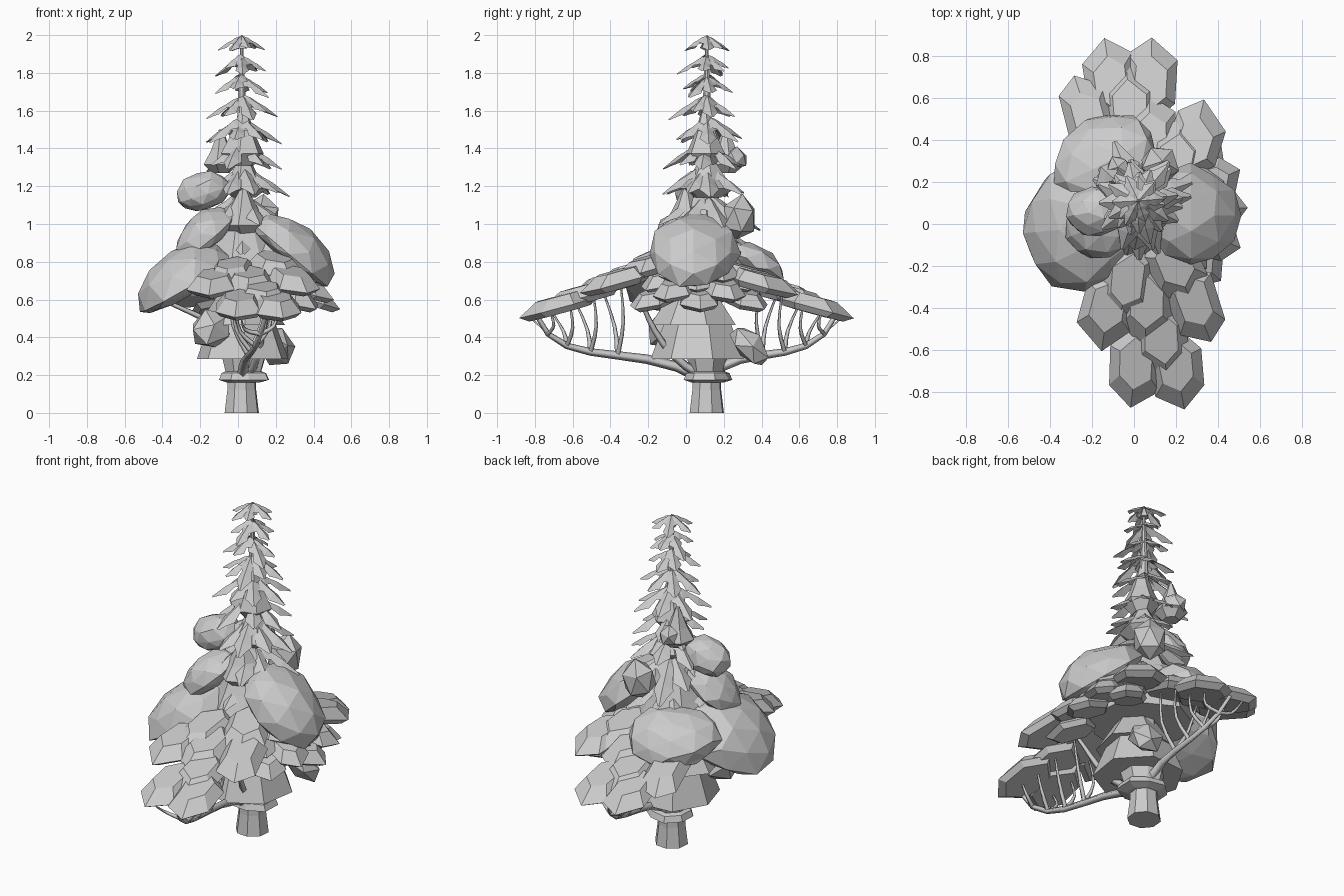
import bpy, bmesh, random
from math import sin, cos, pi, radians, atan2
from mathutils import Vector, Matrix

if "Cube" in bpy.data.objects:
    bpy.data.objects.remove(bpy.data.objects["Cube"])

random.seed(4)
AX, AY = 0.02, 0.11          # trunk axis


def finish(bm, name):
    bmesh.ops.recalc_face_normals(bm, faces=bm.faces)
    me = bpy.data.meshes.new(name)
    bm.to_mesh(me)
    bm.free()
    ob = bpy.data.objects.new(name, me)
    bpy.context.collection.objects.link(ob)


def place(pos, heading, tilt):
    """Local x points outward along heading and droops by tilt."""
    return (Matrix.Translation(pos) @ Matrix.Rotation(heading, 4, 'Z')
            @ Matrix.Rotation(radians(tilt), 4, 'Y'))


def loft(bm, rings):
    """Skin a stack of equal-length vertex rings and cap both ends."""
    vr = [[bm.verts.new(p) for p in r] for r in rings]
    n = len(vr[0])
    for a, b in zip(vr, vr[1:]):
        for i in range(n):
            bm.faces.new((a[i], a[(i + 1) % n], b[(i + 1) % n], b[i]))
    bm.faces.new(vr[0][::-1])
    bm.faces.new(vr[-1])


def lathe(name, x, y, profile, sides=8, jitter=0.0):
    bm = bmesh.new()
    k = [1 + random.uniform(-jitter, jitter) for _ in range(sides)]
    ang = [0.3 + 2 * pi * i / sides for i in range(sides)]
    loft(bm, [[Vector((x + r * q * cos(a), y + r * q * sin(a), z)) for q, a in zip(k, ang)]
              for r, z in profile])
    finish(bm, name)


def clump(name, pos, size, heading, tilt, sub=1, under=0.7):
    """Faceted foliage dome with a flattened underside."""
    bm = bmesh.new()
    bmesh.ops.create_icosphere(bm, subdivisions=sub, radius=1)
    for v in bm.verts:
        v.co *= random.uniform(0.94, 1.06)
        if v.co.z < 0:
            v.co.z *= under
        v.co = Vector(a * b for a, b in zip(v.co, size))
    bm.transform(place(pos, radians(heading), tilt))
    finish(bm, name)


def pad(name, pos, length, width, thick, heading, tilt):
    """Flat six-sided leaf pad: long hexagon with bevelled top and bottom."""
    bm = bmesh.new()
    angles = [i * pi / 3 + random.uniform(-0.15, 0.15) for i in range(6)]
    rings = []
    for s, shift, h in ((0.8, -0.02, -0.45), (1, 0, -0.1), (0.62, -0.07, 0.55)):
        rings.append([Vector(((0.52 * s * cos(a) + shift) * length, 0.57 * s * sin(a) * width, h * thick))
                      for a in angles])
    loft(bm, rings)
    bm.transform(place(pos, heading, tilt))
    finish(bm, name)


def frond(bm, z, heading, reach, drop, w):
    """Drooping frond: a ridge with toothed sides."""
    rows, n = [], 5
    for i in range(n + 1):
        t = i / n
        ww = w * (1 - 0.3 * t) * (1.0 if i % 2 else 0.6) if i < n else w * 0.15
        rows.append([Vector((reach * t + ww * 0.3, s * ww, -drop * t ** 1.15 - abs(s) * 0.7 * ww))
                     for s in (-1, 0, 1)])
    m = place((AX, AY, z), heading, 0)
    vr = [[bm.verts.new(m @ p) for p in row] for row in rows]
    for a, b in zip(vr, vr[1:]):
        for i in (0, 1):
            bm.faces.new((a[i], b[i], b[i + 1], a[i + 1]))


def limb(name, start, c1, c2, end, r, steps=7):
    """Tapered tube along a four-point curve; returns its points."""
    p = [Vector(q) for q in (start, c1, c2, end)]
    pts = []
    cu = bpy.data.curves.new(name, 'CURVE')
    cu.dimensions = '3D'
    cu.bevel_depth, cu.bevel_resolution, cu.use_fill_caps = 1.0, 0, True
    sp = cu.splines.new('POLY')
    sp.points.add(steps)
    for i in range(steps + 1):
        t = i / steps
        u = 1 - t
        q = p[0] * u ** 3 + p[1] * 3 * u * u * t + p[2] * 3 * u * t * t + p[3] * t ** 3
        pts.append(q)
        sp.points[i].co = (*q, 1)
        sp.points[i].radius = r * (1 - 0.6 * t)
    bpy.context.collection.objects.link(bpy.data.objects.new(name, cu))
    return pts


# Trunk and lower skirts
lathe("trunk", AX, AY, [(0.095, 0), (0.08, 0.12), (0.06, 0.8), (0.008, 1.95)])
lathe("collar", AX, AY, [(0.09, 0.16), (0.14, 0.175), (0.125, 0.21), (0.1, 0.22), (0.12, 0.29)], 8, 0.15)
lathe("lower_skirt", AX, 0.065, [(0.25, 0.285), (0.18, 0.47)], 7, 0.06)
lathe("middle_skirt", AX, 0.04, [(0.23, 0.465), (0.13, 0.62)], 7, 0.06)
lathe("upper_skirt", AX, 0.08, [(0.27, 0.62), (0.24, 0.76), (0.17, 0.9), (0.09, 1.08)], 9, 0.12)

# Pointed foliage caps up the stem: x, y, radius, base, tip
for x, y, r, z0, z1 in [(0.03, 0, 0.13, 0.94, 1.2), (0.03, 0.11, 0.14, 1.14, 1.38),
                        (0.03, 0.1, 0.11, 1.31, 1.62), (-0.09, 0.21, 0.1, 1.27, 1.5)]:
    h = z1 - z0
    lathe("pointed_cap", x, y, [(r * 0.5, z0), (r, z0 + h * 0.2), (r * 0.6, z0 + h / 2), (0.012, z1)], 6, 0.15)

# Rounded foliage clumps
clump("left_clump", (-0.26, -0.02, 0.68), (0.29, 0.31, 0.21), 185, 30, 2, 0.25)
clump("right_clump", (0.27, 0.04, 0.84), (0.28, 0.24, 0.17), 0, 40, 2, 0.3)
clump("back_clump", (-0.14, 0.32, 0.76), (0.21, 0.26, 0.13), 118, 28, 2, 0.4)
clump("upper_left_clump", (-0.18, 0.06, 1.16), (0.15, 0.12, 0.12), 190, 18, 2)
clump("shoulder_clump", (-0.17, -0.01, 0.94), (0.19, 0.16, 0.12), 200, 40, 2, 0.5)
clump("rear_right_clump", (0.12, 0.28, 1.02), (0.1, 0.1, 0.15), 50, 10)
clump("high_clump", (-0.07, 0.26, 1.34), (0.07, 0.06, 0.07), 120, 10)
clump("low_front_clump", (-0.14, -0.1, 0.43), (0.13, 0.1, 0.12), 220, 20)
clump("low_back_clump", (0.2, 0.33, 0.35), (0.14, 0.1, 0.09), 70, 45)


def canopy(y):
    return 0.86 - 0.43 * abs(y)


# Leaf pads in front and behind: they sink as they reach out
for x, y in [(0.01, -0.68), (0.2, -0.69), (0.13, -0.56), (-0.13, -0.41), (0.29, -0.38), (0.06, -0.39),
             (-0.03, -0.28), (0.2, -0.2), (-0.11, 0.69), (0.08, 0.69), (-0.02, 0.58), (-0.22, 0.52),
             (0.29, 0.4), (0.2, 0.32), (0.08, 0.42)]:
    pad("leaf_pad", (x, y, canopy(y)), 0.4, 0.25, 0.09, atan2(y, 0.5 * (x - 0.05)), 15)

# Leaf pads under the right clump, in two staggered rows
for i in range(5):
    a = -0.7 + 0.35 * i
    for d, z in ((0.38, 0.6), (0.29, 0.7)):
        pad("side_pad", (AX + d * cos(a), 0.07 + d * sin(a), z + 0.05 * (i % 2)), 0.29, 0.2, 0.08, a, 17)

# Main limbs, mirrored front and back, with forking twigs
for side in (-1, 1):
    e = 0.15 if side < 0 else -0.04
    pts = limb("main_limb", (AX, AY, 0.17), (0.04, 0.25 * side, 0.4), (0.07, 0.68 * side, 0.2),
               (e, 0.8 * side, 0.53), 0.03)
    for p in pts[3:7]:
        for dx in (-0.1, 0.09):
            end = p + Vector((dx, (0.03 - 0.5 * dx) * side, 0))
            end.z = canopy(end.y) - 0.02
            bow = p.lerp(end, 0.5) + Vector((dx * 0.4, -0.03 * side, -0.02))
            limb("twig", p, bow, bow, end, 0.014, 4)
limb("left_limb", (AX, 0.06, 0.3), (-0.1, 0, 0.5), (-0.2, 0, 0.5), (-0.4, -0.05, 0.6), 0.025)
limb("right_limb", (0.06, 0.08, 0.2), (0.12, -0.13, 0.3), (0.13, -0.2, 0.5), (0.2, -0.25, 0.62), 0.025)

# Tiers of drooping conifer fronds, wider towards the bottom
bm = bmesh.new()
for k in range(9):
    n = 6 + k // 3
    for i in range(n):
        s = random.uniform(0.75, 1.12)
        frond(bm, 1.995 - 0.09 * k - 0.004 * k * k + random.uniform(-0.025, 0) * min(k, 1),
              k * 0.7 + 2 * pi * i / n + random.uniform(-0.2, 0.2),
              (0.12 + 0.023 * k) * s, (0.07 + 0.015 * k) * s, 0.04 + 0.004 * k)
finish(bm, "conifer_fronds")
lathe("top_spike", AX, AY, [(0.03, 1.93), (0.003, 2.0)], 5)
